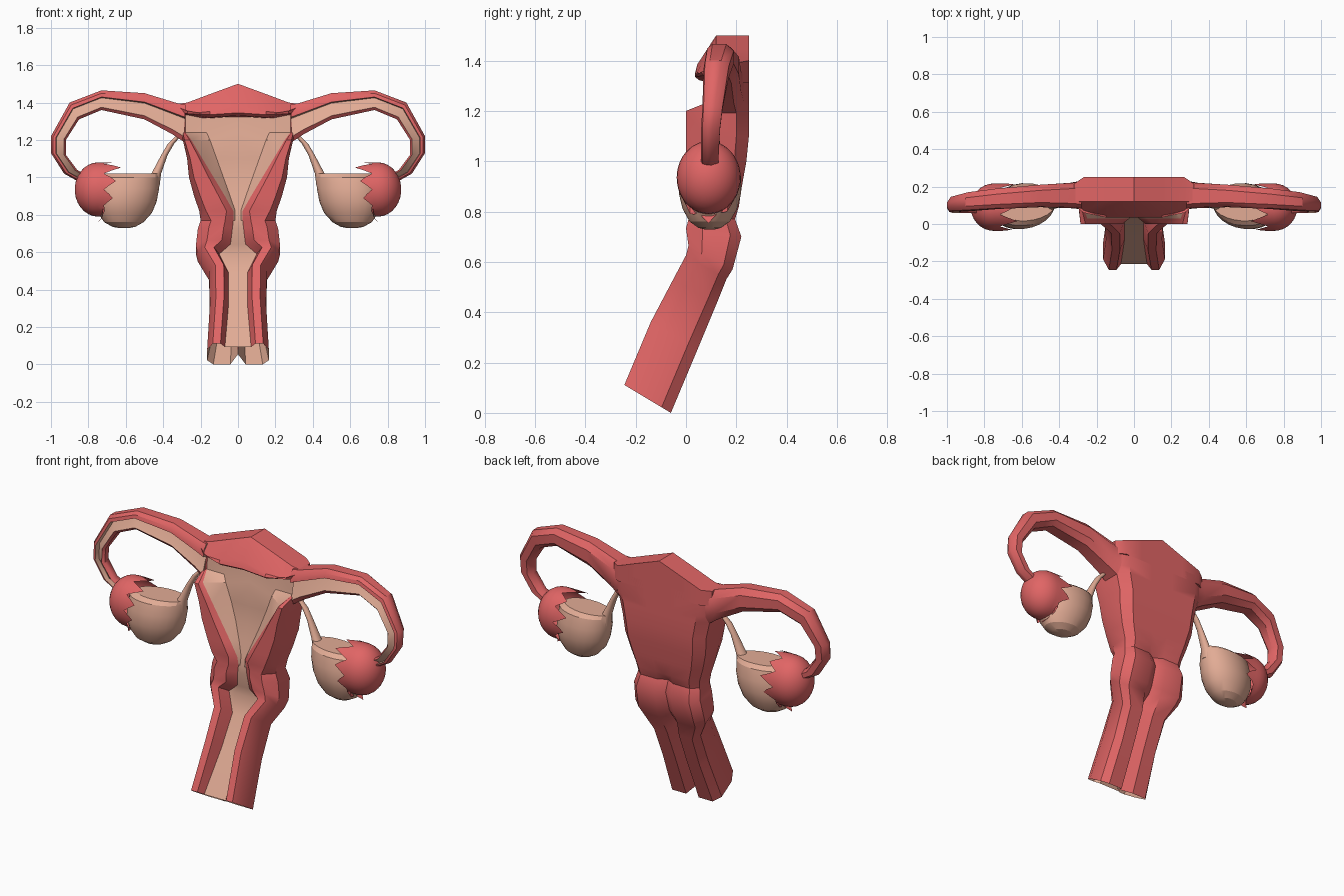
import bpy, bmesh, math
from mathutils import Matrix

if "Cube" in bpy.data.objects:
    bpy.data.objects.remove(bpy.data.objects["Cube"], do_unlink=True)


def make_material(name, color):
    mat = bpy.data.materials.new(name)
    mat.use_nodes = True
    mat.diffuse_color = color
    mat.node_tree.nodes["Principled BSDF"].inputs["Base Color"].default_value = color
    return mat


MATERIALS = [make_material("muscle red", (0.75, 0.13, 0.13, 1)),
             make_material("lining tan", (0.76, 0.41, 0.30, 1))]
RED, TAN = range(len(MATERIALS))


def loft(name, rings, closed=True, material=RED, tan_columns=(),
         start_cap=None, end_cap=None, angle=35):
    """Skin a row of rings, mirror them to the other side and shade the result."""
    bm = bmesh.new()
    rows = [[bm.verts.new(p) for p in ring] for ring in rings]
    count = len(rows[0])
    for low, high in zip(rows, rows[1:]):
        for i in range(count if closed else count - 1):
            j = (i + 1) % count
            face = bm.faces.new((low[i], low[j], high[j], high[i]))
            face.material_index = TAN if i in tan_columns else material
    for row, cap in ((rows[0], start_cap), (rows[-1], end_cap)):
        if cap is not None:
            bm.faces.new(row).material_index = cap
    everything = bm.verts[:] + bm.edges[:] + bm.faces[:]
    bmesh.ops.mirror(bm, geom=everything, matrix=Matrix.Identity(4),
                     merge_dist=0.0005, axis='X')
    bmesh.ops.recalc_face_normals(bm, faces=bm.faces[:])
    mesh = bpy.data.meshes.new(name)
    bm.to_mesh(mesh)
    bm.free()
    for mat in MATERIALS:
        mesh.materials.append(mat)
    obj = bpy.data.objects.new(name, mesh)
    bpy.context.collection.objects.link(obj)
    bpy.ops.object.select_all(action='DESELECT')
    obj.select_set(True)
    bpy.context.view_layer.objects.active = obj
    bpy.ops.object.shade_smooth_by_angle(angle=math.radians(angle))
    return obj


# Body, neck and lower canal: opened at the front, with a tan floor
def body_ring(z, floor_x, floor_y, rim_y, outer, back):
    shear = min(0.6, max(0, (0.75 - z) * 3))
    groove = 0.0 if z > 0.8 else 0.03 if z > 0.5 else 0.09
    in_body = z > 0.8
    edge_y = min(floor_y, rim_y + 0.03) if in_body else floor_y
    rim_in, rim_out = (0.2, 0.8) if in_body else (0.25, 0.68)
    span = outer - floor_x
    profile = [(0, floor_y), (floor_x * 0.6, floor_y), (floor_x, edge_y),
               (floor_x + span * rim_in, rim_y), (floor_x + span * rim_out, rim_y),
               (outer, rim_y * 0.7 + back * 0.3), (outer, rim_y * 0.2 + back * 0.8),
               (outer * 0.8, back), (outer * 0.25, back), (0, back - groove)]
    return [(x, y, z - shear * (y - back)) for x, y in profile]


BODY = [(1.36, .28, .12, .12, .3, .25), (1.24, .28, .11, .1, .3, .25),
        (1.2, .25, .10, 0, .295, .25), (1.10, .19, .10, 0, .272, .25),
        (1.0, .13, .09, 0, .262, .24), (.9, .07, .07, 0, .235, .222),
        (.82, .025, .05, 0, .207, .21), (.77, .025, .04, .01, .2, .195),
        (.7, .03, .04, 0, .215, .22), (.57, .04, .05, .01, .225, .185),
        (.53, .1, .06, 0, .215, .16), (.43, .05, .02, -.05, .155, .12),
        (.25, .05, -.08, -.14, .15, .045), (0, .07, -.215, -.245, .165, -.06)]
body_rings = [body_ring(*row) for row in BODY]
loft("body_and_canal", body_rings, closed=False, tan_columns=(0, 1), start_cap=RED)

# Tan hollow in the open lower end
mouth = body_rings[-1]
hollow = [(x * 0.8, (y + 0.15) * 0.6 - 0.09, (z - 0.05) * 0.6 + 0.19)
          for x, y, z in mouth]
loft("canal_lining", [mouth, hollow], closed=False, material=TAN, end_cap=TAN)


# Domed roof over the cavity, swept sideways from the middle
def roof_ring(x, top, front, back, bottom):
    return [(x, back, top), (x, 0.12, top), (x, front + 0.01, bottom * 0.5 + top * 0.5 - 0.03),
            (x, front, bottom + 0.015), (x, front + 0.02, bottom), (x, back, 1.31)]


loft("roof", [roof_ring(0, 1.5, .035, .25, 1.33), roof_ring(.15, 1.445, .035, .25, 1.32),
              roof_ring(.27, 1.4, .06, .25, 1.34), roof_ring(.32, 1.393, .1, .215, 1.36)],
     end_cap=RED)


# Side tubes: cut open at the front with a slanted tan channel
def tube_ring(outer_x, outer_z, inner_x, inner_z, front, back):
    section = [(0, front + .025), (.15, front + .005), (.34, front), (.38, front + .03),
               (.8, front + .005), (.86, front), (1, front + .015),
               (1, back - .03), (.75, back), (.25, back), (0, back - .03)]
    return [(outer_x + (inner_x - outer_x) * t, y,
             outer_z + (inner_z - outer_z) * t) for t, y in section]


TUBE = [(.28, 1.39, .29, 1.19, .08, .23), (.32, 1.395, .35, 1.23, .085, .22),
        (.5, 1.45, .5, 1.31, .09, .21), (.73, 1.465, .73, 1.36, .08, .19),
        (.9, 1.4, .85, 1.31, .07, .17), (1, 1.22, .92, 1.2, .065, .145),
        (1, 1.13, .92, 1.12, .06, .135), (.93, 1.02, .86, 1.04, .06, .13),
        (.84, .97, .79, 1, .06, .13)]
loft("side_tubes", [tube_ring(*row) for row in TUBE],
     tan_columns=(2, 3, 4), start_cap=TAN, end_cap=RED)


# Ovaries and their ligaments: stacks of level ellipses leaning back inward
def ellipse(z, center_x, radius_x, radius_y, segments=24):
    points = []
    for i in range(segments):
        a = math.tau * i / segments
        x = center_x + radius_x * math.cos(a)
        points.append((x, 0.095 + 0.08 * (0.6 - x) + radius_y * math.sin(a), z))
    return points


OVARY = [(1.02, .57, .15, .08), (1.0, .585, .165, .105), (.94, .59, .168, .122),
         (.87, .6, .165, .123), (.81, .605, .145, .108), (.76, .61, .105, .08),
         (.735, .61, .06, .045), (.728, .61, .02, .015)]
LIGAMENT = [(.95, .47, .05, .05), (1.02, .437, .026, .03), (1.12, .393, .017, .02),
            (1.18, .358, .017, .018), (1.22, .32, .014, .015)]
for part, rows in (("ovaries", OVARY), ("ligaments", LIGAMENT)):
    loft(part, [ellipse(*row) for row in rows], material=TAN,
         start_cap=TAN, end_cap=TAN, angle=20)


# Fringed cups: outer half balls ending in broad pointed petals
SEGMENTS = 40


def cup_ring(axial, radial, tip=0.0):
    points = []
    for i in range(SEGMENTS):
        a = math.tau * i / SEGMENTS
        petal = tip * (1 - abs(i % 4 - 2) / 2) * (0.8 + 0.2 * math.cos(3 * a))
        low = max(0, -math.sin(a)) ** 1.5
        droop = 1 + 0.42 * petal * low
        points.append((0.748 + 0.125 * (axial - petal * (1 - 1.5 * low)),
                       0.09 + 0.127 * radial * math.cos(a),
                       0.935 + 0.145 * radial * droop * math.sin(a)))
    return points


cup = [cup_ring(math.cos(t), math.sin(t))
       for t in (math.radians(d) for d in range(6, 91, 12))]
cup += [cup_ring(-0.2, 1.0), cup_ring(-0.25, 1.0, tip=0.75)]
loft("fringed_cups", cup, start_cap=RED, angle=20)
